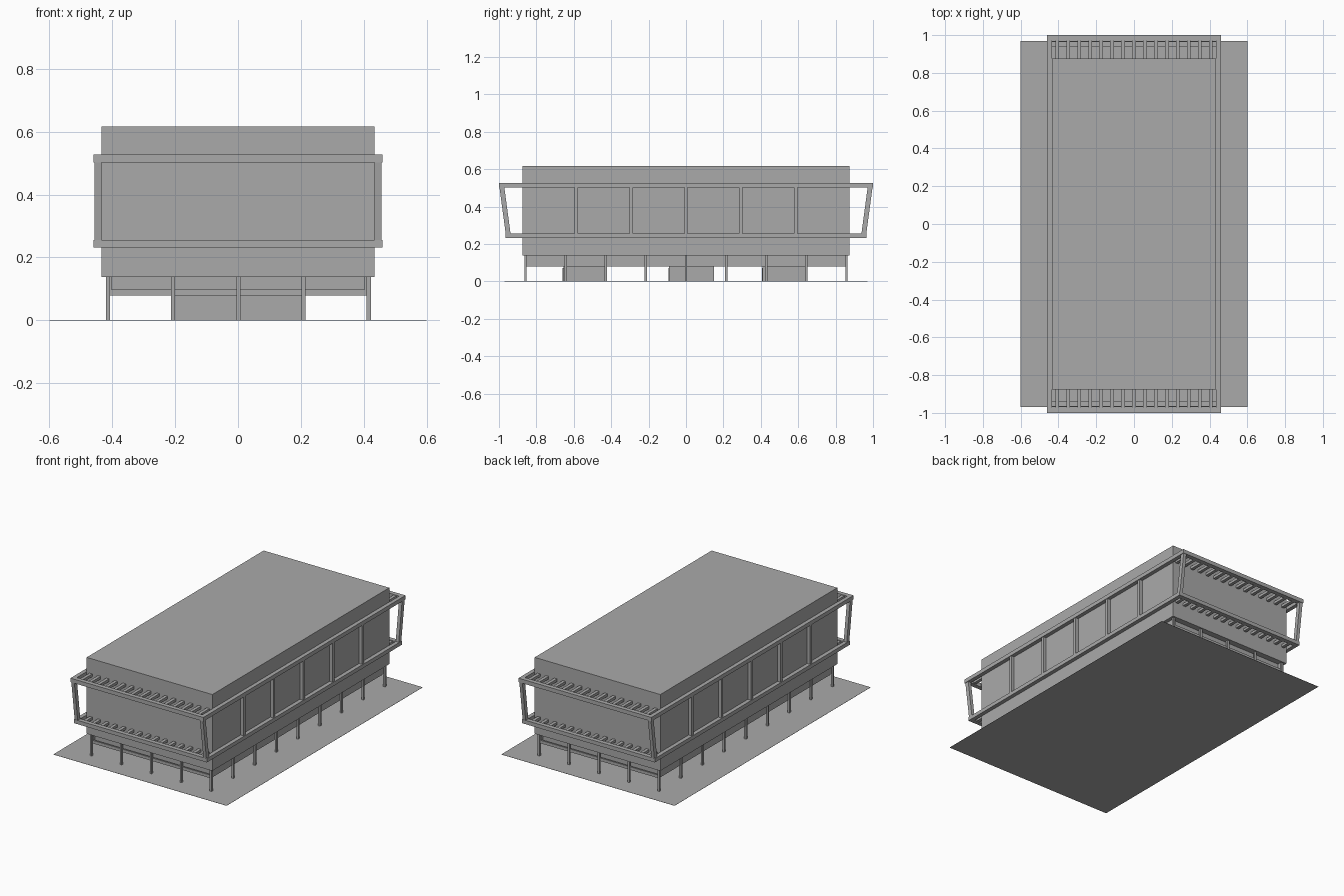
import bpy
import bmesh

if "Cube" in bpy.data.objects:
    bpy.data.objects.remove(bpy.data.objects["Cube"], do_unlink=True)

grey = bpy.data.materials.new("plain grey")
grey.use_nodes = True
colour = (0.4, 0.4, 0.4, 1)
grey.diffuse_color = colour
grey.node_tree.nodes["Principled BSDF"].inputs["Base Color"].default_value = colour


def box(bm, x, y, z, lean=0):
    """Add a box from (min, max) ranges; lean shifts its top along y."""
    v = [bm.verts.new((a, b + (lean if c == z[1] else 0), c))
         for a in x for b in y for c in z]
    for f in ((0, 1, 3, 2), (4, 6, 7, 5), (0, 4, 5, 1),
              (2, 3, 7, 6), (0, 2, 6, 4), (1, 5, 7, 3)):
        bm.faces.new([v[i] for i in f])


def around(c, half):
    return (c - half, c + half)


def mirrored(side, inner, outer):
    return tuple(sorted((side * inner, side * outer)))


def part(name, bm):
    bmesh.ops.recalc_face_normals(bm, faces=bm.faces)
    mesh = bpy.data.meshes.new(name)
    bm.to_mesh(mesh)
    bm.free()
    mesh.materials.append(grey)
    bpy.context.collection.objects.link(bpy.data.objects.new(name, mesh))


# Ground sheet
bm = bmesh.new()
box(bm, (-0.6, 0.6), (-0.97, 0.97), (0, 0.001))
part("ground_sheet", bm)

# Main hall
bm = bmesh.new()
box(bm, (-0.435, 0.435), (-0.875, 0.875), (0.138, 0.616))
part("main_hall", bm)

# Frame rings around the hall: (bottom, top, outer end)
rings = ((0.232, 0.256, 0.965), (0.502, 0.527, 1.0))
for name, (z0, z1, end) in zip(("lower_ring", "upper_ring"), rings):
    bm = bmesh.new()
    for s in (-1, 1):
        box(bm, mirrored(s, 0.435, 0.46), (-end, end), (z0, z1))
        box(bm, (-0.435, 0.435), mirrored(s, end - 0.028, end), (z0, z1))
    part(name, bm)

# Leaning corner posts of the frame
bm = bmesh.new()
for sx in (-1, 1):
    for sy in (-1, 1):
        box(bm, mirrored(sx, 0.435, 0.456), mirrored(sy, 0.936, 0.962),
            (0.24, 0.515), sy * 0.037)
part("corner_posts", bm)

# Upright bars along both sides
bm = bmesh.new()
for s in (-1, 1):
    for i in range(-2, 3):
        box(bm, mirrored(s, 0.434, 0.456), around(i * 0.293, 0.009), (0.25, 0.508))
part("side_bars", bm)

# Slats bridging the hall and the rings at both ends
for name, (z0, z1, end) in zip(("lower_slats", "upper_slats"), rings):
    bm = bmesh.new()
    for s in (-1, 1):
        for i in range(-7, 8):
            box(bm, around(i * 0.058, 0.01), mirrored(s, 0.87, end - 0.02),
                (z0 + 0.004, z1 - 0.004))
    part(name, bm)

# Supporting beams with recessed infill under the hall
bm = bmesh.new()
for s in (-1, 1):
    box(bm, mirrored(s, 0.402, 0.412), (-0.858, 0.858), (0.079, 0.14))
    box(bm, (-0.41, 0.41), mirrored(s, 0.848, 0.858), (0.079, 0.098))
part("floor_beams", bm)
bm = bmesh.new()
box(bm, (-0.404, 0.404), (-0.838, 0.838), (0.08, 0.14))
part("floor_infill", bm)

# Grid of stilts
bm = bmesh.new()
for i in range(-2, 3):
    for j in range(-4, 5):
        box(bm, around(i * 0.2075 + 0.001, 0.0065), around(j * 0.2145, 0.0065), (0, 0.139))
part("stilts", bm)

# Ground rooms with doors on their front walls
rooms = bmesh.new()
doors = bmesh.new()
for y0, y1 in ((-0.655, -0.435), (-0.09, 0.15), (0.41, 0.65)):
    box(rooms, (-0.21, 0.21), (y0, y1), (0, 0.081))
    for x in (-0.106, 0.106):
        box(doors, around(x, 0.037), (y0 - 0.004, y0 + 0.002), (0, 0.072))
part("ground_rooms", rooms)
part("room_doors", doors)
